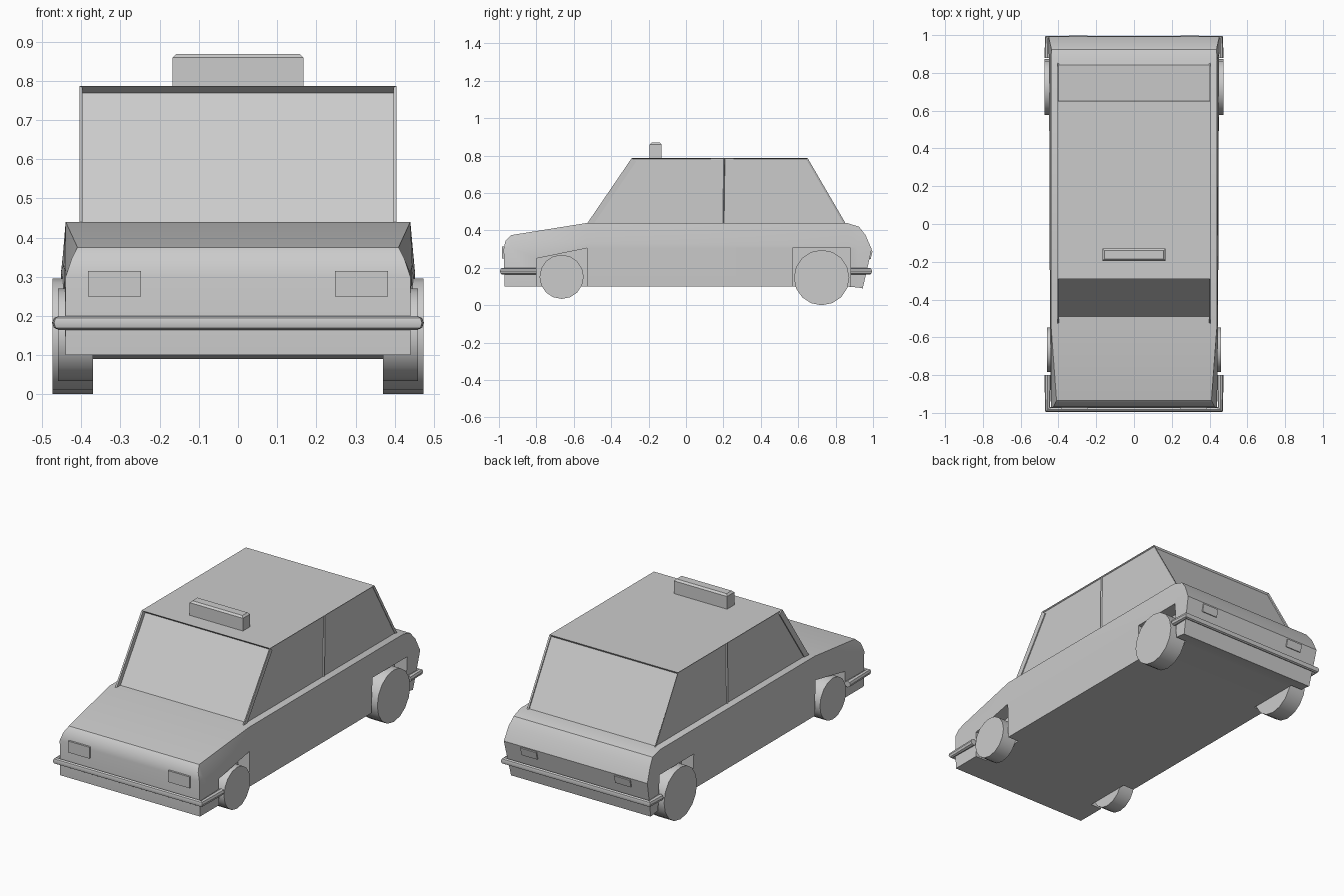
import bpy, bmesh, math
from mathutils import Matrix

if "Cube" in bpy.data.objects:
    bpy.data.objects.remove(bpy.data.objects["Cube"])


def finish(name, bm, smooth=False):
    bmesh.ops.recalc_face_normals(bm, faces=bm.faces)
    mesh = bpy.data.meshes.new(name)
    bm.to_mesh(mesh)
    bm.free()
    ob = bpy.data.objects.new(name, mesh)
    bpy.context.collection.objects.link(ob)
    if smooth:
        smooth_shade(ob)
    return ob


def activate(ob):
    bpy.ops.object.select_all(action='DESELECT')
    ob.select_set(True)
    bpy.context.view_layer.objects.active = ob


def smooth_shade(ob):
    activate(ob)
    bpy.ops.object.shade_smooth_by_angle(angle=math.radians(35))


def prism(name, pts, x0, x1):
    """Extrude a (y, z) outline from x0 to x1."""
    bm = bmesh.new()
    a = [bm.verts.new((x0, y, z)) for y, z in pts]
    b = [bm.verts.new((x1, y, z)) for y, z in pts]
    bm.faces.new(a)
    bm.faces.new(b[::-1])
    n = len(pts)
    for i in range(n):
        bm.faces.new((a[i], b[i], b[(i + 1) % n], a[(i + 1) % n]))
    return finish(name, bm)


def box(name, centre, size, tilt=0, bevel=0):
    bm = bmesh.new()
    bmesh.ops.create_cube(bm, size=1)
    bmesh.ops.scale(bm, vec=size, verts=bm.verts)
    if bevel:
        top = [e for e in bm.edges if all(v.co.z > 0 for v in e.verts)]
        bmesh.ops.bevel(bm, geom=top, offset=bevel, segments=1, affect='EDGES')
    bmesh.ops.transform(bm, verts=bm.verts,
                        matrix=Matrix.Translation(centre) @ Matrix.Rotation(tilt, 4, 'X'))
    return finish(name, bm)


# Lower body: sections along y, each (y, z, half width) at sill, waist, shoulder
sections = [
    [(-.97, .10, .44), (-.975, .30, .44), (-.965, .345, .425)],
    [(-.94, .10, .44), (-.94, .31, .44), (-.935, .375, .41)],
    [(-.53, .10, .44), (-.53, .33, .445), (-.53, .44, .44)],
    [(.86, .10, .44), (.86, .32, .45), (.86, .44, .44)],
    [(.92, .095, .44), (.92, .31, .452), (.925, .42, .437)],
    [(.945, .09, .44), (.993, .30, .452), (.96, .375, .445)],
]
bm = bmesh.new()
rings = []
for s in sections:
    left = [bm.verts.new((-w, y, z)) for y, z, w in s]
    right = [bm.verts.new((w, y, z)) for y, z, w in s]
    rings.append(left + right[::-1])
for p, q in zip(rings, rings[1:]):
    for i in range(6):
        j = (i + 1) % 6
        bm.faces.new((p[i], p[j], q[j], q[i]))
for r in (rings[0], rings[-1]):
    bm.faces.new((r[0], r[1], r[4], r[5]))
    bm.faces.new((r[1], r[2], r[3], r[4]))
body = finish("lower_body", bm)

# Wheel arches cut out of the sides
arches = {"front": [(-.80, .05), (-.80, .25), (-.53, .305), (-.53, .05)],
          "rear": [(.57, .05), (.57, .305), (.88, .305), (.88, .05)]}
for end, pts in arches.items():
    for sx in (-1, 1):
        cutter = prism(end + "_arch_cutter", pts, sx * .37, sx * .6)
        cutter.hide_render = True
        mod = body.modifiers.new("arch", 'BOOLEAN')
        mod.operation = 'DIFFERENCE'
        mod.solver = 'EXACT'
        mod.object = cutter
        activate(body)
        bpy.ops.object.modifier_apply(modifier=mod.name)
        bpy.data.objects.remove(cutter)
smooth_shade(body)

# Cabin with recessed windows, split by a centre pillar
bm = bmesh.new()
low, high = (-.53, .20, .855), (-.29, .205, .65)
grid = {}
for sx in (-1, 1):
    for i in range(3):
        grid[sx, i, 0] = bm.verts.new((sx * .405, low[i], .435))
        grid[sx, i, 1] = bm.verts.new((sx * .405, high[i], .787))


def quad(*keys):
    return bm.faces.new([grid[k] for k in keys])


sides = []
for i in (0, 1):
    for h in (0, 1):
        quad((-1, i, h), (1, i, h), (1, i + 1, h), (-1, i + 1, h))
    for sx in (-1, 1):
        sides.append(quad((sx, i, 0), (sx, i + 1, 0), (sx, i + 1, 1), (sx, i, 1)))
windscreen = quad((-1, 0, 0), (1, 0, 0), (1, 0, 1), (-1, 0, 1))
rear_window = quad((-1, 2, 0), (1, 2, 0), (1, 2, 1), (-1, 2, 1))
bmesh.ops.recalc_face_normals(bm, faces=bm.faces)
for faces, rim, depth in ((sides, .005, .008), ([windscreen], .003, .03),
                          ([rear_window], .008, .01)):
    bmesh.ops.inset_individual(bm, faces=faces, thickness=rim, depth=0)
    bmesh.ops.translate(bm, vec=faces[0].normal * 0, verts=faces[0].verts)
    for f in faces:
        f.normal_update()
        bmesh.ops.translate(bm, vec=f.normal * -depth, verts=f.verts)
finish("cabin", bm)

# Roof sign
box("roof_sign", (0, -.1625, .8265), (.335, .065, .085), bevel=.01)

# Wheels
for end, y, z, r, x0, x1 in (("front", -.665, .152, .118, .37, .46),
                             ("rear", .725, .148, .148, .37, .473)):
    for sx, side in ((-1, "left"), (1, "right")):
        ring = [(y + r * math.sin(math.tau * k / 16), z + r * math.cos(math.tau * k / 16))
                for k in range(16)]
        smooth_shade(prism(f"{end}_{side}_wheel", ring, sx * x0, sx * x1))

# Bumpers: round tubes wrapping the corners
for name, y0, y1 in (("front_bumper", -.80, -.982), ("rear_bumper", .88, .982)):
    curve = bpy.data.curves.new(name, 'CURVE')
    curve.dimensions = '3D'
    curve.bevel_depth = .018
    curve.bevel_resolution = 2
    curve.use_fill_caps = True
    path = curve.splines.new('POLY')
    path.points.add(3)
    for p, (x, y) in zip(path.points, ((-.457, y0), (-.457, y1), (.457, y1), (.457, y0))):
        p.co = (x, y, .182, 1)
    ob = bpy.data.objects.new(name, curve)
    bpy.context.collection.objects.link(ob)
    activate(ob)
    bpy.ops.object.convert(target='MESH')
    smooth_shade(bpy.context.object)

# Lights
for sx, side in ((-1, "left"), (1, "right")):
    box(side + "_headlight", (sx * .315, -.97, .2825), (.135, .025, .065))
    box(side + "_tail_light", (sx * .295, .98, .272), (.10, .026, .045), tilt=-math.radians(13))
